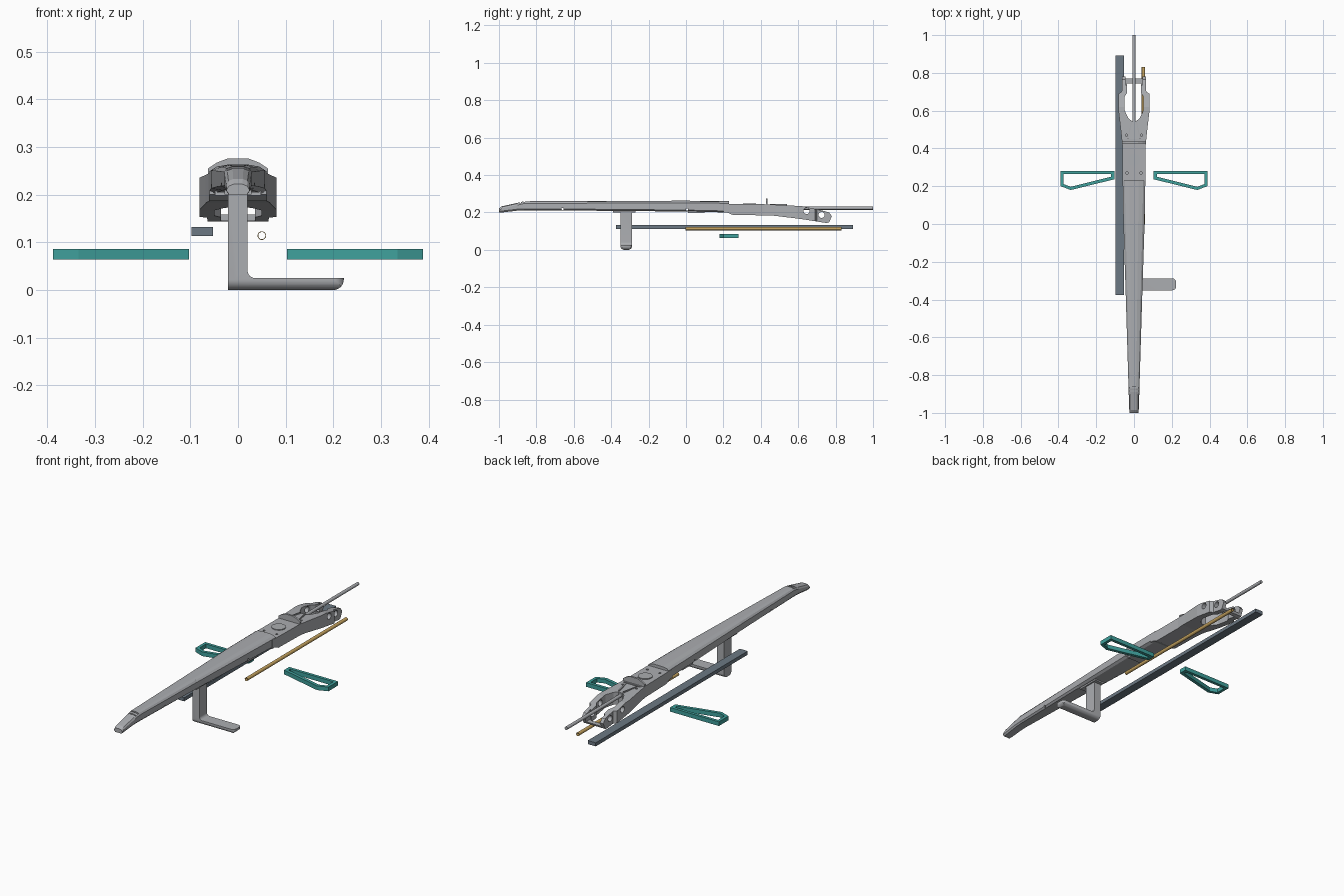
import bpy, bmesh, math
from mathutils import Vector

if "Cube" in bpy.data.objects:
    bpy.data.objects.remove(bpy.data.objects["Cube"], do_unlink=True)


def material(name, rgb):
    m = bpy.data.materials.new(name)
    m.use_nodes = True
    m.diffuse_color = (*rgb, 1)
    m.node_tree.nodes["Principled BSDF"].inputs["Base Color"].default_value = (*rgb, 1)
    return m


GREY = material("light grey", (0.41, 0.42, 0.44))
TEAL = material("teal", (0.05, 0.35, 0.33))
SLATE = material("slate", (0.15, 0.19, 0.23))
BRASS = material("brass", (0.58, 0.38, 0.12))


def finish(name, bm, mat):
    bmesh.ops.recalc_face_normals(bm, faces=bm.faces)
    me = bpy.data.meshes.new(name)
    bm.to_mesh(me)
    bm.free()
    me.materials.append(mat)
    ob = bpy.data.objects.new(name, me)
    bpy.context.collection.objects.link(ob)
    return ob


def prism(name, outline, axis, lo, hi, mat=GREY):
    """Extrude a 2D outline along x, y or z."""
    place = {"x": lambda a, b, t: (t, a, b),
             "y": lambda a, b, t: (a, t, b),
             "z": lambda a, b, t: (a, b, t)}[axis]
    bm = bmesh.new()
    rings = [[bm.verts.new(place(a, b, t)) for a, b in outline] for t in (lo, hi)]
    for ring in rings:
        bm.faces.new(ring)
    n = len(outline)
    for i in range(n):
        j = (i + 1) % n
        bm.faces.new((rings[0][i], rings[0][j], rings[1][j], rings[1][i]))
    return finish(name, bm, mat)


def box(name, x, y, z, mat=GREY):
    return prism(name, [(x[0], y[0]), (x[1], y[0]), (x[1], y[1]), (x[0], y[1])], "z", *z, mat)


def rod(name, centre, r, length, axis="Y", mat=GREY, sides=24):
    bpy.ops.mesh.primitive_cylinder_add(vertices=sides, radius=r, depth=length, location=centre,
        rotation={"X": (0, math.pi / 2, 0), "Y": (math.pi / 2, 0, 0), "Z": (0, 0, 0)}[axis])
    ob = bpy.context.object
    ob.name = name
    ob.data.materials.append(mat)
    return ob


def combine(ob, operation, *others):
    """Apply a boolean with each helper, then discard the helper."""
    for other in others:
        other.hide_render = True
        mod = ob.modifiers.new("cut", "BOOLEAN")
        mod.operation, mod.object, mod.solver = operation, other, "EXACT"
        bpy.context.view_layer.objects.active = ob
        bpy.ops.object.modifier_apply(modifier=mod.name)
        bpy.data.objects.remove(other, do_unlink=True)
    return ob


def smooth(ob, degrees=35):
    bpy.ops.object.select_all(action="DESELECT")
    ob.select_set(True)
    bpy.context.view_layer.objects.active = ob
    bpy.ops.object.shade_smooth_by_angle(angle=math.radians(degrees))


def mirrored(half):
    return half + [(-x, y) for x, y in reversed(half)]


def arc(cx, cy, r, start, end, steps=8):
    angles = [math.radians(start + (end - start) * i / steps) for i in range(steps + 1)]
    return [(cx + r * math.cos(a), cy + r * math.sin(a)) for a in angles]


# Long tapered beam with a crowned top and chamfered underside
bm = bmesh.new()
rings = []
for y, w, low, high in [(-1, .024, .2, .222), (-.985, .025, .2, .233), (-.9, .028, .21, .252),
                        (-.865, .029, .211, .26), (-.4, .043, .209, .262),
                        (0, .056, .205, .263), (.23, .06, .2, .261)]:
    half = [(w * .75, low), (w, low + .008), (w, high - .012), (w * .8, high - .004), (w * .4, high)]
    rings.append([bm.verts.new((x, y, z)) for x, z in mirrored(half)])
for a, b in zip(rings, rings[1:]):
    for i in range(len(a)):
        j = (i + 1) % len(a)
        bm.faces.new((a[i], a[j], b[j], b[i]))
bm.faces.new(rings[0])
bm.faces.new(rings[-1])
beam = finish("beam", bm, GREY)
combine(beam, "DIFFERENCE",
        box("groove", (-.024, .024), (-.87, -.862), (.252, .3)),
        box("groove", (-.024, .024), (-.888, -.882), (.248, .3)),
        *[rod("pin_hole", (0, y, z), .006, .3, "X", sides=16) for y, z in ((-.66, .219), (.005, .216))])

# Rear block: side profile intersected with the plan outline
rear = prism("rear_block",
             [(.2, .2), (.22, .2), (.25, .187), (.46, .184), (.61, .166), (.75, .144), (.765, .147),
              (.78, .18), (.765, .2), (.74, .208), (.62, .234), (.43, .244), (.2, .246)],
             "x", -.1, .1)
plan = prism("plan", mirrored([(.06, .19), (.062, .42), (.068, .48), (.081, .59),
                               (.081, .69), (.065, .7), (.062, .8)]), "z", 0, .5)
combine(rear, "INTERSECT", plan)
window = prism("window", mirrored([(.012, .545), (.03, .56), (.049, .6), (.049, .675),
                                   (.036, .695), (.036, .745)]), "z", 0, .5)
combine(rear, "DIFFERENCE", window,
        box("tail_gap", (-.044, .044), (.735, .8), (.158, .3)),
        box("slot", (-.05, .05), (.443, .45), (.236, .3)),
        *[rod("cross_hole", (0, y, z), .016, .4, "X") for y, z in ((.645, .208), (.725, .187))],
        *[rod("screw_hole", (s * .04, .47, .245), .006, .03, "Z", sides=16) for s in (-1, 1)],
        *[rod("screw_hole", (s * .037, .27, .245), .006, .03, "Z", sides=16) for s in (-1, 1)])
rod("round_cover", (0, .34, .246), .035, .006, "Z")

# Thin raised sight plate with an arched top
prism("arched_fin", [(-.063, .235), (.063, .235), (.063, .255), (.045, .267), (.022, .276),
                     (-.022, .276), (-.045, .267), (-.063, .255)], "y", .427, .437)

# Converging ribs behind the fin
for s in (-1, 1):
    prism("rib_" + ("left" if s > 0 else "right"),
          [(s * .03, .45), (s * .035, .45), (s * .016, .54), (s * .011, .54)], "z", .23, .246)

# Tail rod
smooth(rod("tail_rod", (0, .74, .223), .0085, .52))

# Bracket plates under the beam
box("leg_bracket", (-.028, .028), (-.39, -.27), (.2, .212))
box("mid_bracket", (-.048, .048), (.01, .1), (.198, .21))

# L-shaped leg and foot with rounded underside and toe
leg = prism("leg", [(-.021, 0)] + arc(.2, .022, .022, -90, 0)
            + [(.223, .025)] + arc(.036, .041, .016, -90, -180) + [(.02, .215), (-.021, .215)],
            "y", -.4, -.2)
side = prism("side_outline", arc(-.329, .022, .022, 180, 270) + arc(-.31, .022, .022, 270, 360)
             + [(-.288, .3), (-.351, .3)], "x", -.1, .3)
top = prism("top_outline", [(-.1, -.36)] + arc(.202, -.33, .021, -90, 0)
            + arc(.202, -.309, .021, 0, 90) + [(-.1, -.288)], "z", -.1, .3)
# widen the toe outline at the straight leg so only the toe is rounded
for v in top.data.vertices:
    if v.co.x < 0:
        v.co.y = -.351 if v.co.y < -.32 else -.288
combine(leg, "INTERSECT", side, top)
smooth(leg)

# Teal side frames
outer = [(.103, .28), (.388, .28), (.388, .2), (.335, .18), (.103, .237)]
inner = [(.121, .264), (.372, .264), (.372, .211), (.335, .197), (.121, .25)]
for s, tag in ((1, "left"), (-1, "right")):
    frame, hole = [prism("frame_" + tag, [(s * x, y) for x, y in pts], "z", lo, hi, TEAL)
                   for pts, lo, hi in ((outer, .064, .086), (inner, 0, .2))]
    combine(frame, "DIFFERENCE", hole)
    frame.name = "frame_" + tag

# Slate rail and brass tube
box("rail", (-.098, -.052), (-.375, .893), (.113, .132), SLATE)
tube = rod("brass_tube", (.05, .415, .114), .009, .835, mat=BRASS)
combine(tube, "DIFFERENCE", rod("bore", (.05, .415, .114), .0075, 1, mat=BRASS))
smooth(tube)
